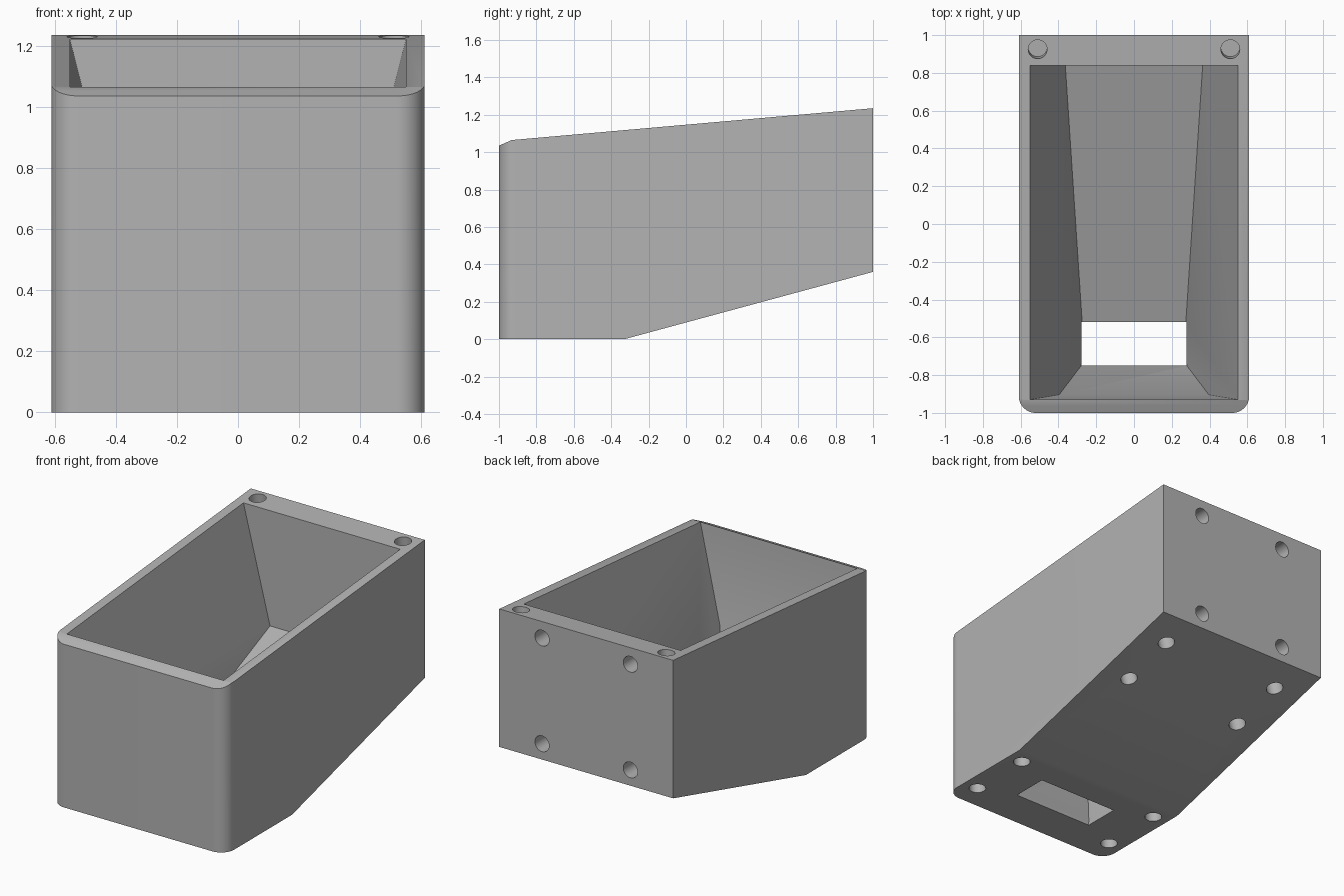
import bpy
import bmesh
from math import sin, cos, pi, radians
from mathutils import Vector, Matrix

cube = bpy.data.objects.get("Cube")
if cube:
    bpy.data.objects.remove(cube, do_unlink=True)

HALF_W, CORNER = 0.61, 0.09
RIM_SLOPE = 0.17 / 1.93
HOLE_R, HOLE_DEPTH = 0.05, 0.12

grey = bpy.data.materials.new("matte_grey")
grey.use_nodes = True
grey.diffuse_color = (0.45, 0.45, 0.45, 1)
grey.node_tree.nodes["Principled BSDF"].inputs["Base Color"].default_value = (0.45, 0.45, 0.45, 1)


def rim_z(y):
    return 1.235 - RIM_SLOPE * (1 - y)


def make_object(name, bm):
    bmesh.ops.recalc_face_normals(bm, faces=bm.faces)
    mesh = bpy.data.meshes.new(name)
    bm.to_mesh(mesh)
    bm.free()
    mesh.materials.append(grey)
    obj = bpy.data.objects.new(name, mesh)
    bpy.context.collection.objects.link(obj)
    return obj


def slice_off(bm, point, normal):
    """Remove everything on the normal side of a plane and cap the cut."""
    geom = bm.verts[:] + bm.edges[:] + bm.faces[:]
    cut = bmesh.ops.bisect_plane(bm, geom=geom, dist=1e-5, plane_co=point,
                                 plane_no=normal, clear_outer=True)
    edges = [e for e in cut["geom_cut"] if isinstance(e, bmesh.types.BMEdge)]
    bmesh.ops.holes_fill(bm, edges=edges, sides=0)


# Outer body: plan with two rounded front corners, raised and sliced
plan = [(HALF_W, 1), (-HALF_W, 1)]
for side, start in ((-1, pi), (1, 1.5 * pi)):
    for i in range(13):
        a = start + i * pi / 24
        plan.append((side * (HALF_W - CORNER) + CORNER * cos(a),
                     CORNER - 1 + CORNER * sin(a)))
bm = bmesh.new()
base = bm.faces.new([bm.verts.new((x, y, 0)) for x, y in plan])
top = bmesh.ops.extrude_face_region(bm, geom=[base])["geom"]
bmesh.ops.translate(bm, vec=(0, 0, 1.5),
                    verts=[v for v in top if isinstance(v, bmesh.types.BMVert)])
slice_off(bm, (0, 1, 1.235), (0, -RIM_SLOPE, 1))
slice_off(bm, (0, -0.932, rim_z(-0.932)), (0, -0.03, 0.068))
slope = Vector((0, 0.36, -1.33)).normalized()
slice_off(bm, (0, -0.33, 0), slope)
body = make_object("hopper_body", bm)

# Tapered cavity: hull through the rim, the two ramp heads and the outlet
bm = bmesh.new()
for y, z in ((0.84, rim_z(0.84) + 0.1), (-0.934, rim_z(-0.934) + 0.1),
             (0.84, 0.49), (-0.905, 0.467), (-0.52, 0.02), (-0.75, 0.02)):
    x = 0.55 - 0.255 * (rim_z(y) - z)
    for side in (-1, 1):
        bm.verts.new((side * x, y, z))
bmesh.ops.convex_hull(bm, input=bm.verts)
bmesh.ops.dissolve_limit(bm, angle_limit=radians(0.5), verts=bm.verts, edges=bm.edges)
cavity = make_object("cavity_cutter", bm)

# Rectangular outlet
bm = bmesh.new()
bmesh.ops.create_cube(bm, size=1, matrix=Matrix.Translation((0, -0.635, 0))
                      @ Matrix.Diagonal((0.556, 0.23, 0.08, 1)))
outlet = make_object("outlet_cutter", bm)

# Blind round holes, drilled square to each surface
rim_normal = Vector((0, -RIM_SLOPE, 1))
holes = [((0.51, 0.925, rim_z(0.925)), rim_normal)]
holes += [((0.31, 1, z), Vector((0, 1, 0))) for z in (0.46, 1.13)]
holes += [((0.42, y, (y + 0.33) * 0.36 / 1.33), slope) for y in (0.455, 0.80)]
holes += [((0.51, y, 0), Vector((0, 0, -1))) for y in (-0.84, -0.43)]
bm = bmesh.new()
for point, normal in holes:
    turn = normal.to_track_quat('Z', 'Y').to_matrix().to_4x4()
    for side in (-1, 1):
        spot = Vector((side * point[0], point[1], point[2]))
        bmesh.ops.create_cone(bm, cap_ends=True, segments=32, radius1=HOLE_R,
                              radius2=HOLE_R, depth=2 * HOLE_DEPTH,
                              matrix=Matrix.Translation(spot) @ turn)
drills = make_object("hole_cutter", bm)

# Cut everything out, then drop the cutters
bpy.context.view_layer.objects.active = body
for cutter in (cavity, outlet, drills):
    cutter.hide_render = True
    mod = body.modifiers.new(cutter.name, 'BOOLEAN')
    mod.operation = 'DIFFERENCE'
    mod.solver = 'EXACT'
    mod.object = cutter
    bpy.ops.object.modifier_apply(modifier=mod.name)
    bpy.data.objects.remove(cutter, do_unlink=True)

bpy.ops.object.select_all(action='DESELECT')
body.select_set(True)
bpy.ops.object.shade_smooth_by_angle(angle=radians(20))
